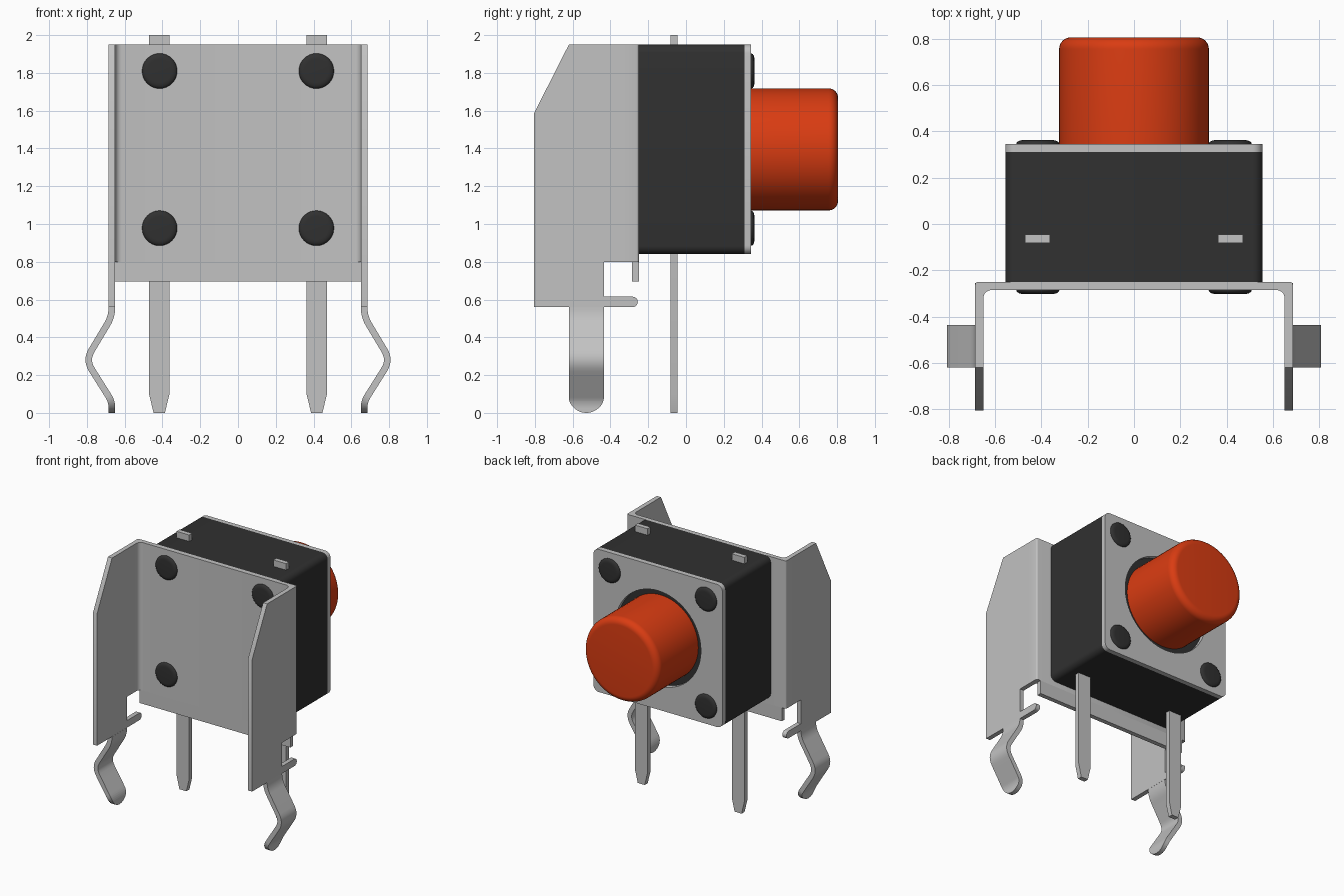
import bpy, bmesh, math
from mathutils import Vector

cube = bpy.data.objects.get("Cube")
if cube:
    bpy.data.objects.remove(cube, do_unlink=True)


def material(name, rgb, rough):
    m = bpy.data.materials.new(name)
    m.use_nodes = True
    m.diffuse_color = (*rgb, 1)
    bsdf = m.node_tree.nodes["Principled BSDF"]
    bsdf.inputs["Base Color"].default_value = (*rgb, 1)
    bsdf.inputs["Roughness"].default_value = rough
    return m


METAL = material("light grey metal", (0.54, 0.54, 0.54), 0.5)
BLACK = material("black plastic", (0.03, 0.03, 0.03), 0.5)
ORANGE = material("orange red plastic", (0.70, 0.045, 0.006), 0.5)


def finish(name, bm, mat):
    bmesh.ops.recalc_face_normals(bm, faces=bm.faces)
    me = bpy.data.meshes.new(name)
    bm.to_mesh(me)
    bm.free()
    me.materials.append(mat)
    ob = bpy.data.objects.new(name, me)
    bpy.context.collection.objects.link(ob)
    bpy.ops.object.select_all(action='DESELECT')
    ob.select_set(True)
    bpy.context.view_layer.objects.active = ob
    bpy.ops.object.shade_smooth_by_angle(angle=math.radians(35))
    return ob


PLACE = {
    'x': lambda a, b, d: (d, a, b),
    'y': lambda a, b, d: (a, d, b),
    'z': lambda a, b, d: (a, b, d),
}


def prism(bm, axis, lo, hi, outline, hole=None):
    """Extrude a flat outline, with an optional hole, along an axis."""
    edges, loops = [], [outline] + ([hole] if hole else [])
    for loop in loops:
        vs = [bm.verts.new(PLACE[axis](a, b, lo)) for a, b in loop]
        if hole:
            edges += [bm.edges.new((vs[i - 1], vs[i])) for i in range(len(vs))]
    if hole:
        out = bmesh.ops.triangle_fill(bm, edges=edges, use_beauty=True)
        faces = [g for g in out["geom"] if isinstance(g, bmesh.types.BMFace)]
    else:
        faces = [bm.faces.new(vs)]
    ext = bmesh.ops.extrude_face_region(bm, geom=faces, use_keep_orig=True)
    moved = [g for g in ext["geom"] if isinstance(g, bmesh.types.BMVert)]
    bmesh.ops.translate(bm, verts=moved, vec=PLACE[axis](0, 0, hi - lo))


def arc(ca, cb, r, a0, a1, n=6):
    """Points on an arc, angles in degrees."""
    return [(ca + r * math.cos(math.radians(a0 + (a1 - a0) * i / n)),
             cb + r * math.sin(math.radians(a0 + (a1 - a0) * i / n)))
            for i in range(n + 1)]


def rounded_rect(a0, a1, b0, b1, r):
    return (arc(a1 - r, b1 - r, r, 0, 90) + arc(a0 + r, b1 - r, r, 90, 180)
            + arc(a0 + r, b0 + r, r, 180, 270) + arc(a1 - r, b0 + r, r, 270, 360))


def lathe(bm, cx, cz, profile, n=48):
    """Revolve (radius, y) points around an axis along y; both ends capped."""
    rings = [[bm.verts.new((cx + r * math.cos(t), y, cz + r * math.sin(t)))
              for t in (2 * math.pi * i / n for i in range(n))] for r, y in profile]
    for p, q in zip(rings, rings[1:]):
        for i in range(n):
            bm.faces.new((p[i - 1], p[i], q[i], q[i - 1]))
    bm.faces.new(rings[0])
    bm.faces.new(rings[-1])


CZ = 1.395          # height of the button axis
T = 0.035           # sheet thickness

# Switch housing
bm = bmesh.new()
body_outline = rounded_rect(-0.555, 0.555, 0.84, 1.95, 0.045)
prism(bm, 'y', -0.25, 0.31, body_outline)
finish("housing", bm, BLACK)

# Cover plate with the round button opening
bm = bmesh.new()
prism(bm, 'y', 0.31, 0.345, body_outline, arc(0, CZ, 0.37, 0, 354, 59))
finish("cover_plate", bm, METAL)

# Button cap with a rounded rim
bm = bmesh.new()
lathe(bm, 0, CZ, [(0.323, 0.29)] + arc(0.273, 0.755, 0.05, 0, 90, 8), 64)
finish("button_cap", bm, ORANGE)

# Rivet heads on both faces
for side, y0, d in (("front", -0.285, -1), ("back", 0.345, 1)):
    for sx, lr in ((-1, "right"), (1, "left")):
        for z, tb in ((0.978, "lower"), (1.81, "upper")):
            bm = bmesh.new()
            rim = [(0.093 - 0.03 * (1 - math.cos(t)), y0 + d * 0.017 * math.sin(t))
                   for t in (math.pi / 2 * i / 5 for i in range(6))]
            lathe(bm, sx * 0.415, z, [(0.093, y0 - d * 0.01)] + rim, 32)
            finish(f"rivet_{side}_{tb}_{lr}", bm, BLACK)

# Contact pins passing through the housing, with tapered tips
for sx, lr in ((-1, "right"), (1, "left")):
    bm = bmesh.new()
    c = sx * 0.417
    prism(bm, 'y', -0.082, -0.045,
          [(c - 0.03, 0), (c + 0.03, 0), (c + 0.054, 0.1), (c + 0.054, 2.0),
           (c - 0.054, 2.0), (c - 0.054, 0.1)])
    finish(f"contact_pin_{lr}", bm, METAL)

# Bracket: bent web, lower lip and two side walls with notch and finger
bm = bmesh.new()
X, YB, YJ, FR = 0.685, -0.25, -0.33, 0.035
half = ([(X, YJ)] + arc(X - 0.012, YB - 0.012, 0.012, 0, 90, 3))
inner = arc(X - T - FR, YB - T - FR, FR, 90, 0, 6) + [(X - T, YJ)]
web = (half + [(-x, y) for x, y in reversed(half)]
       + [(-x, y) for x, y in reversed(inner)] + inner)
prism(bm, 'z', 0.80, 1.95, web)
prism(bm, 'y', YB - T, YB, [(-0.65, 0.695), (0.65, 0.695), (0.65, 0.80), (-0.65, 0.80)])
wall = ([(YJ, 1.95), (-0.62, 1.95), (-0.805, 1.585), (-0.805, 0.56)]
        + arc(-0.2825, 0.5875, 0.0275, -90, 90, 8)
        + [(-0.435, 0.615), (-0.435, 0.80), (YJ, 0.80)])
for lo, hi in ((-X, -X + T), (X - T, X)):
    prism(bm, 'x', lo, hi, wall)
finish("bracket", bm, METAL)

# Spring legs: kinked strips with rounded tips
R, YC = 0.0925, -0.5275
corners = [((0.6675, 0.56), 0), ((0.6675, 0.51), 0.05), ((0.806, 0.28), 0.06),
           ((0.6675, 0.06), 0.035), ((0.6675, 0.0), 0)]
path = []
for i, (p, cut) in enumerate(corners):
    p = Vector(p)
    if not cut:
        path.append(p)
        continue
    a = p + (Vector(corners[i - 1][0]) - p).normalized() * cut
    b = p + (Vector(corners[i + 1][0]) - p).normalized() * cut
    for k in range(7):
        t = k / 6
        path.append(a * (1 - t) ** 2 + p * 2 * t * (1 - t) + b * t * t)
# Extra rows near the tip so that it rounds evenly
dense = [path[0]]
for p in path[1:]:
    q = dense[-1]
    n = 8 if p.y < 0.1 and q.y - p.y > 0.01 else 1
    dense += [q.lerp(p, 1 - (1 - k / n) ** 2) for k in range(1, n + 1)]
for sx, lr in ((-1, "right"), (1, "left")):
    bm = bmesh.new()
    sides = []
    for i, p in enumerate(dense):
        d = (dense[min(i + 1, len(dense) - 1)] - dense[max(i - 1, 0)]).normalized()
        nrm = Vector((-d.y, d.x)) * T / 2
        w = R if p.y >= R else max(0.006, math.sqrt(max(0, R * R - (R - p.y) ** 2)))
        ring = [(p + nrm, -w), (p + nrm, w), (p - nrm, w), (p - nrm, -w)]
        sides.append([bm.verts.new((sx * q.x, YC + y, max(0, q.y))) for q, y in ring])
    for p, q in zip(sides, sides[1:]):
        for k in range(4):
            bm.faces.new((p[k - 1], p[k], q[k], q[k - 1]))
    bm.faces.new(sides[0])
    bm.faces.new(sides[-1])
    finish(f"spring_leg_{lr}", bm, METAL)
